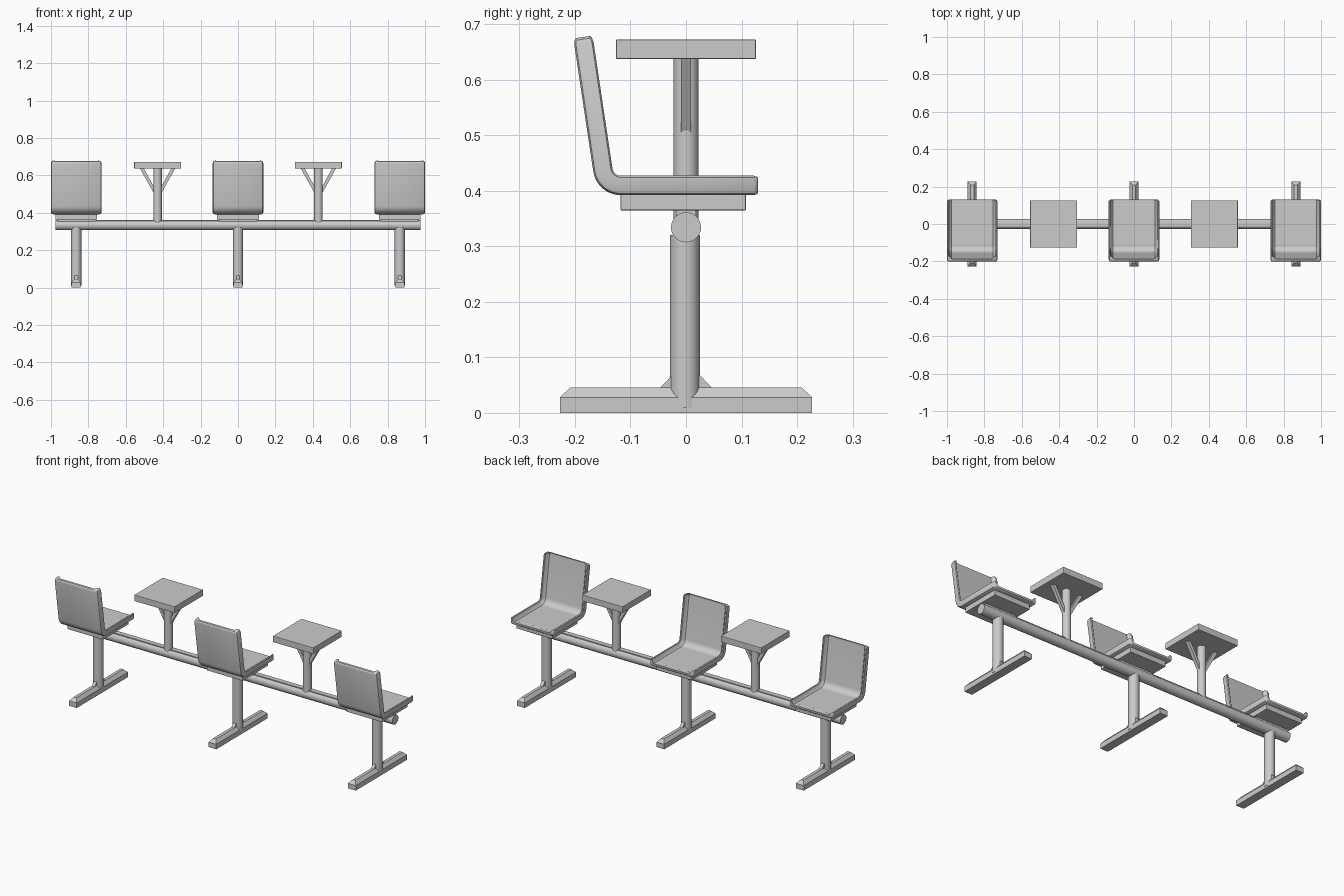
import bpy, bmesh, math
from mathutils import Vector

if "Cube" in bpy.data.objects:
    bpy.data.objects.remove(bpy.data.objects["Cube"])


def finish(name, bm, smooth=True):
    bmesh.ops.recalc_face_normals(bm, faces=bm.faces)
    me = bpy.data.meshes.new(name)
    bm.to_mesh(me)
    bm.free()
    ob = bpy.data.objects.new(name, me)
    bpy.context.collection.objects.link(ob)
    if smooth:
        bpy.ops.object.select_all(action='DESELECT')
        ob.select_set(True)
        bpy.context.view_layer.objects.active = ob
        bpy.ops.object.shade_smooth_by_angle(angle=math.radians(35))
    return ob


def loft(name, rings, smooth=True):
    """Bridge closed rings of points and cap both ends."""
    bm = bmesh.new()
    vs = [[bm.verts.new(p) for p in r] for r in rings]
    n = len(vs[0])
    for a, b in zip(vs, vs[1:]):
        for i in range(n):
            j = (i + 1) % n
            bm.faces.new((a[i], a[j], b[j], b[i]))
    bm.faces.new(vs[0])
    bm.faces.new(vs[-1])
    return finish(name, bm, smooth)


def rect(x, y, hx, hy, z):
    return [(x - hx, y - hy, z), (x + hx, y - hy, z),
            (x + hx, y + hy, z), (x - hx, y + hy, z)]


def box(name, x, y, hx, hy, z0, z1, bevel=0.0):
    ob = loft(name, [rect(x, y, hx, hy, z0), rect(x, y, hx, hy, z1)], False)
    if bevel:
        m = ob.modifiers.new("bevel", 'BEVEL')
        m.width, m.segments = bevel, 2
    return ob


def tube(name, a, b, r, n=32):
    a, b = Vector(a), Vector(b)
    q = (b - a).to_track_quat('Z', 'Y')
    ring = [q @ Vector((r * math.cos(t), r * math.sin(t), 0))
            for t in (2 * math.pi * i / n for i in range(n))]
    return loft(name, [[a + v for v in ring], [b + v for v in ring]])


def prism_x(name, pts, x, hx):
    return loft(name, [[(x - hx, y, z) for y, z in pts],
                       [(x + hx, y, z) for y, z in pts]], False)


def seat_shell(x):
    # dished cross-section: (across, depth from the outer face)
    half = [(0.112, 0.014), (0.120, 0.020), (0.126, 0.033), (0.130, 0.035),
            (0.135, 0.032), (0.135, 0.010), (0.132, 0.003), (0.125, 0.0)]
    section = half + [(-u, v) for u, v in reversed(half)]
    # outer side path: point, inward normal, edge inset
    R, yc, turn = 0.05, -0.1175, math.radians(81.5)
    path = [(0.130, 0.392, 0.0, 0.008), (0.127, 0.392, 0.0, 0.003),
            (0.122, 0.392, 0.0, 0.0)]
    for i in range(11):
        a = turn * i / 10
        path.append((yc - R * math.sin(a), 0.392 + R - R * math.cos(a), a, 0.0))
    y0, z0 = path[-1][:2]
    for t, inset in ((0.230, 0.0), (0.238, 0.003), (0.242, 0.009)):
        path.append((y0 - t * math.cos(turn), z0 + t * math.sin(turn), turn, inset))
    rings = []
    for y, z, a, inset in path:
        sx, sd = 1 - inset / 0.135, inset * 0.5
        ring = []
        for u, v in section:
            v = sd + v * (1 - 2 * sd / 0.035)
            ring.append((x + u * sx, y + v * math.sin(a), z + v * math.cos(a)))
        rings.append(ring)
    return loft("seat", rings)


# main beam and mounting rail
tube("beam", (-0.975, 0, 0.334), (0.975, 0, 0.334), 0.027)
box("beam_rail", 0, 0, 0.93, 0.014, 0.345, 0.362)

# seats, legs and feet
for x in (-0.865, 0, 0.865):
    seat_shell(x)
    box("seat_pad", x, -0.005, 0.112, 0.113, 0.364, 0.407, 0.003)
    box("seat_bracket", x, 0, 0.10, 0.018, 0.345, 0.366)
    tube("leg", (x, -0.002, 0.01), (x, -0.002, 0.32), 0.027)
    loft("foot", [rect(x, 0, 0.024, 0.227, 0), rect(x, 0, 0.024, 0.227, 0.028),
                  rect(x, 0, 0.009, 0.208, 0.046)], False)
    for s in (-1, 1):
        prism_x("foot_gusset", [(s * 0.048, 0.044), (s * 0.015, 0.044),
                                (s * 0.015, 0.078)], x, 0.009)

# small tables between the seats
for x in (-0.43, 0.43):
    box("table_top", x, 0, 0.125, 0.126, 0.637, 0.672, 0.002)
    tube("table_post", (x, 0, 0.345), (x, 0, 0.64), 0.0225)
    for s in (-1, 1):
        pts = [(0.012, 0.490), (0.095, 0.638), (0.074, 0.638), (0.012, 0.525)]
        loft("table_brace", [[(x + s * u, y, z) for u, z in pts]
                             for y in (-0.009, 0.009)], False)
